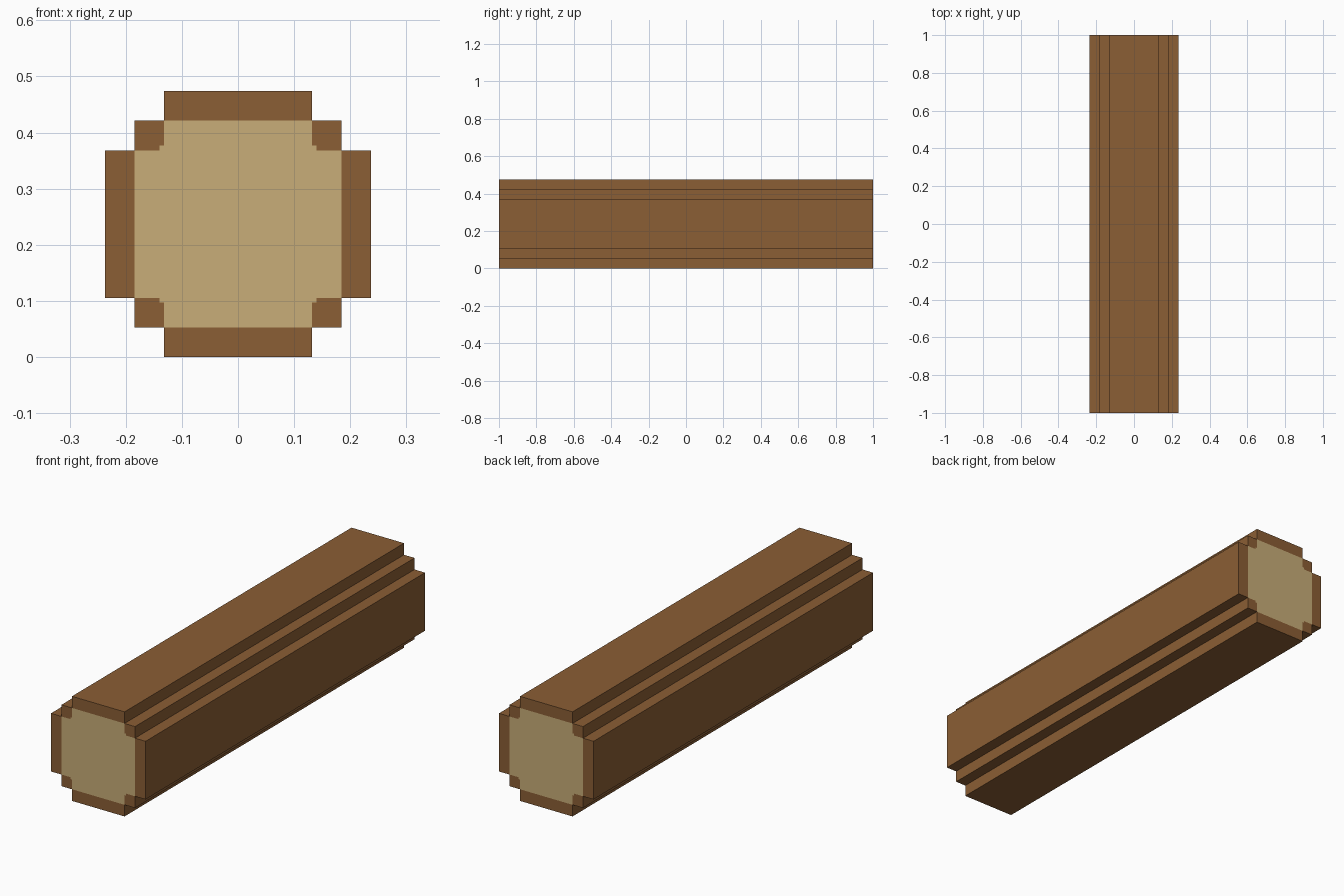
import bpy, bmesh, math

if "Cube" in bpy.data.objects:
    bpy.data.objects.remove(bpy.data.objects["Cube"])

U = 1 / 19                      # one step of the log's stepped outline
A, B, C = 2.5 * U, 3.5 * U, 4.5 * U
N = 0.14                        # small nick in the cut wood's corners
LINES = [-C, -B, -N, -A, A, N, B, C]


def material(name, rgb):
    m = bpy.data.materials.new(name)
    m.diffuse_color = (*rgb, 1)
    m.use_nodes = True
    m.node_tree.nodes["Principled BSDF"].inputs["Base Color"].default_value = m.diffuse_color
    return m


def in_log(x, z):
    return (x < A and z < C) or (x < B and z < B) or (x < C and z < A)


def in_cut_wood(x, z):
    return max(x, z) < B and (min(x, z) < A or max(x, z) < N)


bm = bmesh.new()

# Front end: grid cells inside the stepped outline, coloured by position
for x0, x1 in zip(LINES, LINES[1:]):
    for z0, z1 in zip(LINES, LINES[1:]):
        cx, cz = abs(x0 + x1) / 2, abs(z0 + z1) / 2
        if in_log(cx, cz):
            corners = ((x0, z0), (x1, z0), (x1, z1), (x0, z1))
            f = bm.faces.new([bm.verts.new((x, -1, z + C)) for x, z in corners])
            f.material_index = int(in_cut_wood(cx, cz))
bmesh.ops.remove_doubles(bm, verts=bm.verts, dist=1e-5)

# Back end and bark walls
front = list(bm.faces)
rim = [e for e in bm.edges if e.is_boundary]
pairs = [tuple(e.verts) for e in rim]
dup = bmesh.ops.duplicate(bm, geom=list(bm.verts) + list(bm.edges) + front)
back = [g for g in dup["geom"] if isinstance(g, bmesh.types.BMVert)]
for v in back:
    v.co.y = 1
vmap = dup["vert_map"]
for a, b in pairs:
    bm.faces.new((a, b, vmap[b], vmap[a])).material_index = 0

# Merge flat neighbours of one colour
bmesh.ops.recalc_face_normals(bm, faces=bm.faces)
bmesh.ops.dissolve_limit(bm, angle_limit=math.radians(1), verts=bm.verts,
                         edges=bm.edges, delimit={'MATERIAL'})

mesh = bpy.data.meshes.new("log")
bm.to_mesh(mesh)
bm.free()
mesh.materials.append(material("bark brown", (0.258, 0.112, 0.035)))
mesh.materials.append(material("cut wood tan", (0.578, 0.418, 0.188)))
bpy.context.collection.objects.link(bpy.data.objects.new("log", mesh))
